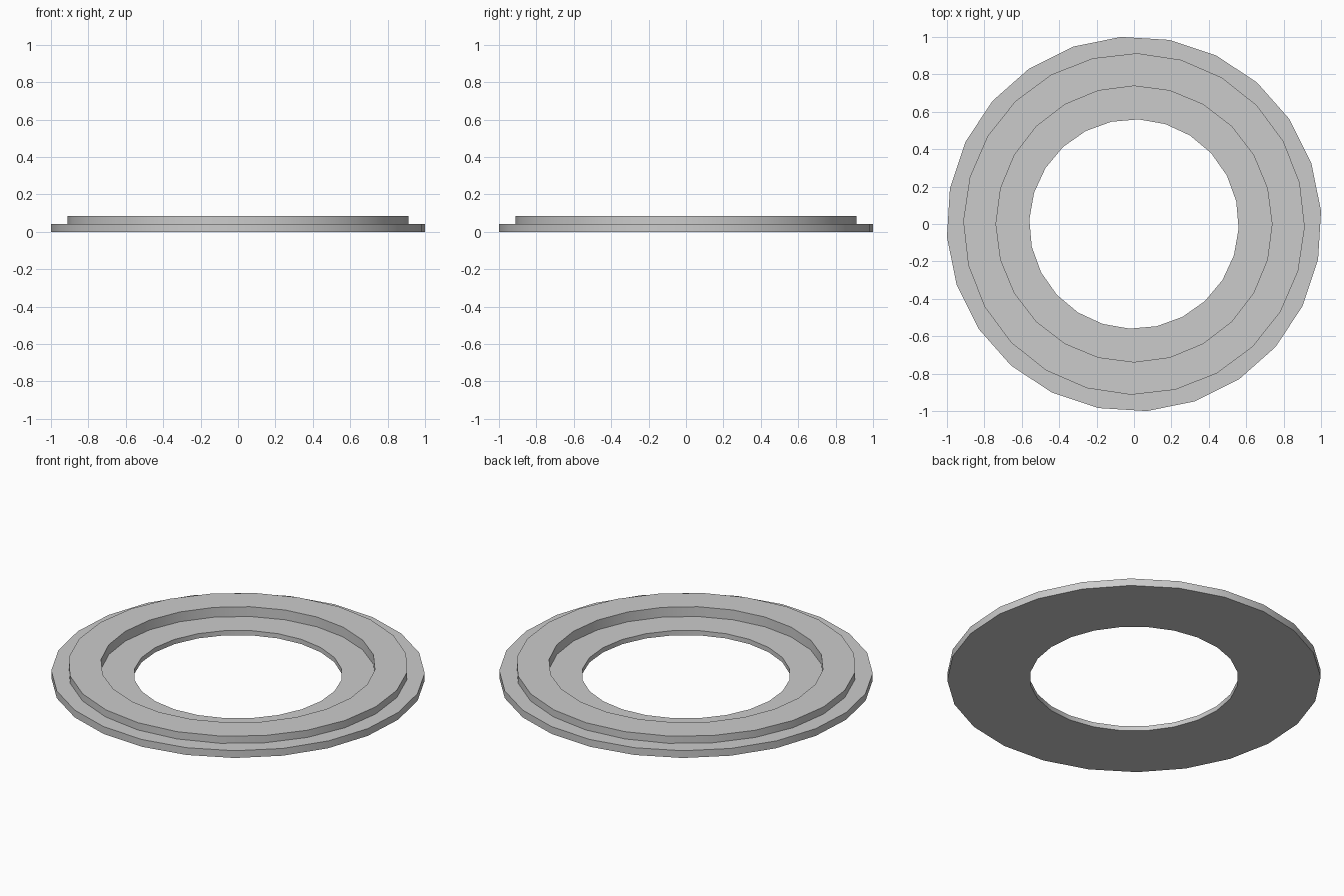
import bpy, bmesh, math

if "Cube" in bpy.data.objects:
    bpy.data.objects.remove(bpy.data.objects["Cube"])

SIDES = 24


def add_loop(bm, radius, z, turn):
    """One 24-sided loop, turned by a few degrees."""
    verts = []
    for i in range(SIDES):
        a = math.radians(turn) + math.tau * i / SIDES
        verts.append(bm.verts.new((radius * math.cos(a), radius * math.sin(a), z)))
    return verts


# Closed cross-section: radius, height, turn in degrees
profile = [
    (1.0025, 0.0, 4.0),      # outer flange
    (1.0025, 0.043, 4.0),
    (0.913, 0.043, -1.0),    # raised collar
    (0.913, 0.086, -1.0),
    (0.738, 0.086, 0.0),
    (0.738, 0.028, 0.0),     # inner ledge
    (0.56, 0.028, -2.4),
    (0.56, 0.0, -2.4),       # central hole
]

bm = bmesh.new()
loops = [add_loop(bm, *p) for p in profile]
for k, low in enumerate(loops):
    high = loops[(k + 1) % len(loops)]
    for i in range(SIDES):
        j = (i + 1) % SIDES
        bm.faces.new((low[i], low[j], high[j], high[i]))
bmesh.ops.recalc_face_normals(bm, faces=bm.faces)

mesh = bpy.data.meshes.new("stepped_ring")
bm.to_mesh(mesh)
bm.free()
ring = bpy.data.objects.new("stepped_ring", mesh)
bpy.context.collection.objects.link(ring)

# Smooth walls, crisp steps
bpy.context.view_layer.objects.active = ring
ring.select_set(True)
bpy.ops.object.shade_smooth_by_angle(angle=math.radians(30))
